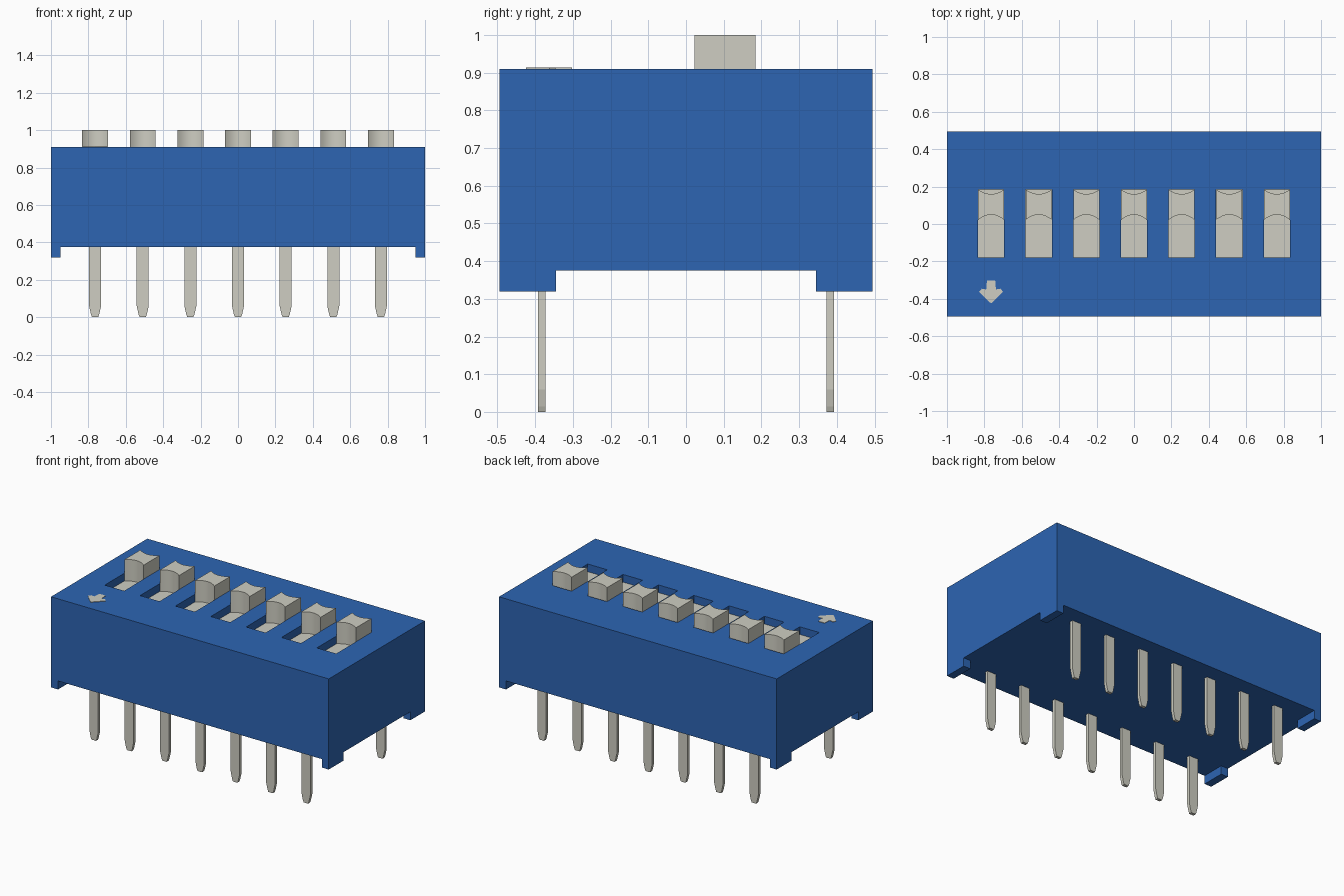
import bpy, bmesh, math
from mathutils import Vector

cube = bpy.data.objects.get("Cube")
if cube:
    bpy.data.objects.remove(cube, do_unlink=True)


def material(name, rgb):
    m = bpy.data.materials.new(name)
    m.use_nodes = True
    m.diffuse_color = (*rgb, 1)
    m.node_tree.nodes["Principled BSDF"].inputs["Base Color"].default_value = (*rgb, 1)
    return m


BLUE = material("blue plastic", (0.026, 0.130, 0.450))
GREY = material("warm light grey", (0.62, 0.615, 0.54))

COUNT, PITCH = 7, 0.2547
XS = [(i - (COUNT - 1) / 2) * PITCH for i in range(COUNT)]
TOP, BOTTOM = 0.91, 0.375
HALF_X, HALF_Y = 1.0, 0.495
SLOT_W, SLOT_Y0, SLOT_Y1, SLOT_DEPTH = 0.14, -0.18, 0.185, 0.05
FLOOR = TOP - SLOT_DEPTH


def finish(bm, name, *mats):
    bmesh.ops.recalc_face_normals(bm, faces=bm.faces)
    me = bpy.data.meshes.new(name)
    bm.to_mesh(me)
    bm.free()
    for m in mats:
        me.materials.append(m)
    ob = bpy.data.objects.new(name, me)
    bpy.context.collection.objects.link(ob)
    return ob


def prism(name, outline, offset, mat):
    """Extrude a closed outline of 3D points along an offset."""
    bm = bmesh.new()
    face = bm.faces.new([bm.verts.new(p) for p in outline])
    ext = bmesh.ops.extrude_face_region(bm, geom=[face], use_keep_orig=True)
    verts = [g for g in ext["geom"] if isinstance(g, bmesh.types.BMVert)]
    bmesh.ops.translate(bm, verts=verts, vec=offset)
    return finish(bm, name, mat)


# Housing: a box cut into cells, slots pushed in and corner feet pulled down
bm = bmesh.new()
bmesh.ops.create_cube(bm, size=1)
for v in bm.verts:
    v.co = (v.co.x * 2 * HALF_X, v.co.y * 2 * HALF_Y,
            TOP if v.co.z > 0 else BOTTOM)
x_cuts = [-0.95, 0.95] + [x + s * SLOT_W / 2 for x in XS for s in (-1, 1)]
y_cuts = [-0.345, SLOT_Y0, SLOT_Y1, 0.345]
for axis, cuts in ((0, x_cuts), (1, y_cuts)):
    for c in cuts:
        co, no = Vector(), Vector()
        co[axis], no[axis] = c, 1
        bmesh.ops.bisect_plane(bm, geom=bm.verts[:] + bm.edges[:] + bm.faces[:],
                               plane_co=co, plane_no=no)
bm.normal_update()
slots, feet = [], []
for f in bm.faces:
    c = f.calc_center_median()
    if f.normal.z > 0.9 and SLOT_Y0 < c.y < SLOT_Y1 and \
            any(abs(c.x - x) < SLOT_W / 2 for x in XS):
        slots.append(f)
    if f.normal.z < -0.9 and abs(c.x) > 0.95 and abs(c.y) > 0.345:
        feet.append(f)
for faces, dz in ((slots, -SLOT_DEPTH), (feet, 0.32 - BOTTOM)):
    moved = bmesh.ops.extrude_discrete_faces(bm, faces=faces)["faces"]
    bmesh.ops.translate(bm, verts=list({v for f in moved for v in f.verts}),
                        vec=(0, 0, dz))
# Slot floors show the grey carriers
for f in bm.faces:
    if abs(f.calc_center_median().z - FLOOR) < 1e-4 and \
            all(abs(v.co.z - FLOOR) < 1e-4 for v in f.verts):
        f.material_index = 1
finish(bm, "housing", BLUE, GREY)

# Sliders: blocks with hollowed front and back faces
STEPS = 10
for i, x in enumerate(XS):
    half = SLOT_W / 2 - 0.001
    ts = [-1 + 2 * k / STEPS for k in range(STEPS + 1)]
    front = [(x + t * half, 0.022 + 0.028 * (1 - t * t), FLOOR) for t in ts]
    back = [(x + t * half, 0.184 - 0.024 * (1 - t * t), FLOOR) for t in reversed(ts)]
    ob = prism(f"slider_{i + 1}", front + back, (0, 0, 1.0 - FLOOR), GREY)
    bpy.ops.object.select_all(action="DESELECT")
    ob.select_set(True)
    bpy.context.view_layer.objects.active = ob
    bpy.ops.object.shade_smooth_by_angle(angle=math.radians(30))

# Pins: flat blades with tapered tips, in two rows
half_pin = [(0.016, 0), (0.022, 0.015), (0.032, 0.06), (0.032, BOTTOM + 0.02)]
for row, y in (("front", -0.383), ("back", 0.383)):
    for i, x in enumerate(XS):
        outline = [(x + px, y - 0.01, z) for px, z in half_pin]
        outline += [(x - px, y - 0.01, z) for px, z in reversed(half_pin)]
        prism(f"{row}_pin_{i + 1}", outline, (0, 0.02, 0), GREY)

# Direction arrow on the top
half_arrow = [(0.022, -0.302), (0.026, -0.350), (0.050, -0.346),
              (0.064, -0.362), (0.012, -0.415)]
ax = XS[0]
arrow = [(ax + px, y, TOP) for px, y in half_arrow] + [(ax, -0.424, TOP)]
arrow += [(ax - px, y, TOP) for px, y in reversed(half_arrow)]
prism("direction_arrow", arrow, (0, 0, 0.003), GREY)
